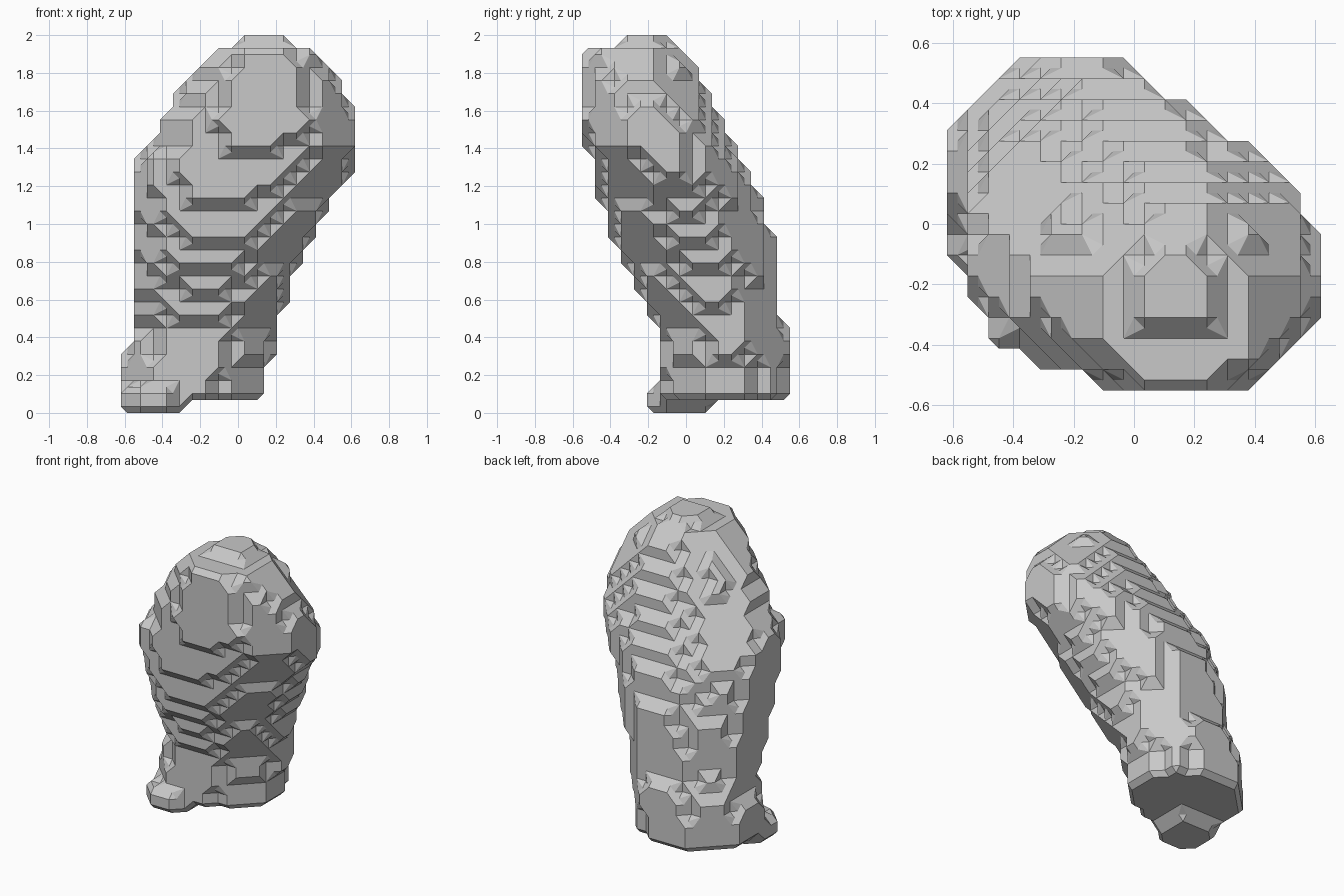
import bpy, bmesh, math
from itertools import product
from mathutils import Vector

if "Cube" in bpy.data.objects:
    bpy.data.objects.remove(bpy.data.objects["Cube"])

H = 2 / 29                      # cell size
NX, NY, NZ = 18, 16, 29         # samples along each axis

# Leaning body: height, then left, right, front and back limits
BODY = [
    (0.10, -.61, .13, -.13, .55),
    (0.24, -.61, .14, -.13, .55),
    (0.31, -.60, .18, -.13, .55),
    (0.45, -.56, .20, -.145, .535),
    (0.52, -.55, .215, -.185, .49),
    (0.59, -.55, .25, -.215, .49),
    (0.79, -.55, .32, -.323, .48),
    (0.93, -.55, .39, -.392, .46),
    (1.14, -.55, .49, -.46, .39),
    (1.28, -.55, .60, -.49, .325),
    (1.41, -.49, .62, -.525, .255),
    (1.55, -.41, .62, -.55, .185),
    (1.69, -.325, .57, -.55, .115),
    (1.83, -.20, .48, -.55, .045),
    (1.90, -.13, .42, -.55, .00),
    (1.97, .00, .275, -.35, -.07),
]
FOOT = (-.61, -.26, -.21, .18)


def limits(z):
    """Body limits at height z, or None below the body."""
    for a, b in zip(BODY, BODY[1:]):
        if a[0] - .01 <= z <= b[0] + .01:
            t = (z - a[0]) / (b[0] - a[0])
            return [p + (q - p) * t for p, q in zip(a[1:], b[1:])]
    return None


def in_oval(x, y, z, box):
    """Rounded section whose corners differ in squareness."""
    x0, x1, y0, y1 = box
    u = (x - (x0 + x1) / 2) / ((x1 - x0) / 2)
    v = (y - (y0 + y1) / 2) / ((y1 - y0) / 2)
    if v < 0:
        if u < 0:
            n = 3.0 if z < 1.36 else 2.1
        else:
            n = 1.9 if z < .5 else 2.1 if z < 1.36 else 2.5
    else:
        n = 2.0 if u < 0 else 2.15
    return abs(u) ** n + abs(v) ** n <= 1.0


def point(i, j, k):
    return Vector(((i + .5 - NX / 2) * H, (j + .5 - NY / 2) * H, (k + .5) * H))


def solid(i, j, k):
    x, y, z = point(i, j, k)
    box = limits(z)
    return bool(box and in_oval(x, y, z, box)) or (k < 2 and in_oval(x, y, z, FOOT))


CORNERS = list(product((0, 1), repeat=3))
cache = {}


def cell_faces(case):
    """Chamfered surface triangles inside one unit cell."""
    if case in cache:
        return cache[case]
    inside = {c for c, s in zip(CORNERS, case) if s}
    pts = {tuple(map(float, c)) for c in inside}
    for c in inside:
        for axis in range(3):
            d = list(c)
            d[axis] = 1 - d[axis]
            if tuple(d) not in inside:
                d = list(map(float, c))
                d[axis] = .5
                pts.add(tuple(d))
    hull = bmesh.new()
    for p in sorted(pts):
        hull.verts.new(p)
    bmesh.ops.convex_hull(hull, input=hull.verts[:])
    faces = []
    for f in hull.faces:
        cos = [v.co.copy() for v in f.verts]
        on_wall = any(all(abs(c[a] - w) < 1e-4 for c in cos)
                      for a in range(3) for w in (0, 1))
        if not on_wall:
            faces.append(cos)
    hull.free()
    cache[case] = faces
    return faces


# Fill the grid, then knock off lone bumps and fill lone pits
filled = {c for c in product(range(NX), range(NY), range(NZ)) if solid(*c)}
STEPS = [(1, 0), (-1, 0), (0, 1), (0, -1)]


def side_count(c):
    return sum((c[0] + a, c[1] + b, c[2]) in filled for a, b in STEPS)


pits = {c for c in product(range(NX), range(NY), range(NZ))
        if c not in filled and side_count(c) >= 3}
bumps = {c for c in filled if side_count(c) <= 1}
filled = (filled | pits) - bumps

# Chamfered stepped surface of the boulder
bm = bmesh.new()
verts = {}
for cell in product(range(-1, NX), range(-1, NY), range(-1, NZ)):
    case = tuple(tuple(a + b for a, b in zip(cell, c)) in filled for c in CORNERS)
    if all(case) or not any(case):
        continue
    base = point(*cell)
    for cos in cell_faces(case):
        ring = []
        for co in cos:
            key = tuple(round(2 * (a + b)) for a, b in zip(cell, co))
            if key not in verts:
                verts[key] = bm.verts.new(base + co * H)
            ring.append(verts[key])
        if len(set(ring)) > 2 and not bm.faces.get(ring):
            bm.faces.new(ring)
bmesh.ops.recalc_face_normals(bm, faces=bm.faces[:])
bmesh.ops.dissolve_limit(bm, angle_limit=math.radians(1),
                         verts=bm.verts[:], edges=bm.edges[:])

mesh = bpy.data.meshes.new("boulder")
bm.to_mesh(mesh)
bm.free()
boulder = bpy.data.objects.new("boulder", mesh)
bpy.context.collection.objects.link(boulder)

stone = bpy.data.materials.new("grey stone")
stone.diffuse_color = (.58, .58, .58, 1)
stone.use_nodes = True
stone.node_tree.nodes["Principled BSDF"].inputs["Base Color"].default_value = stone.diffuse_color
mesh.materials.append(stone)
